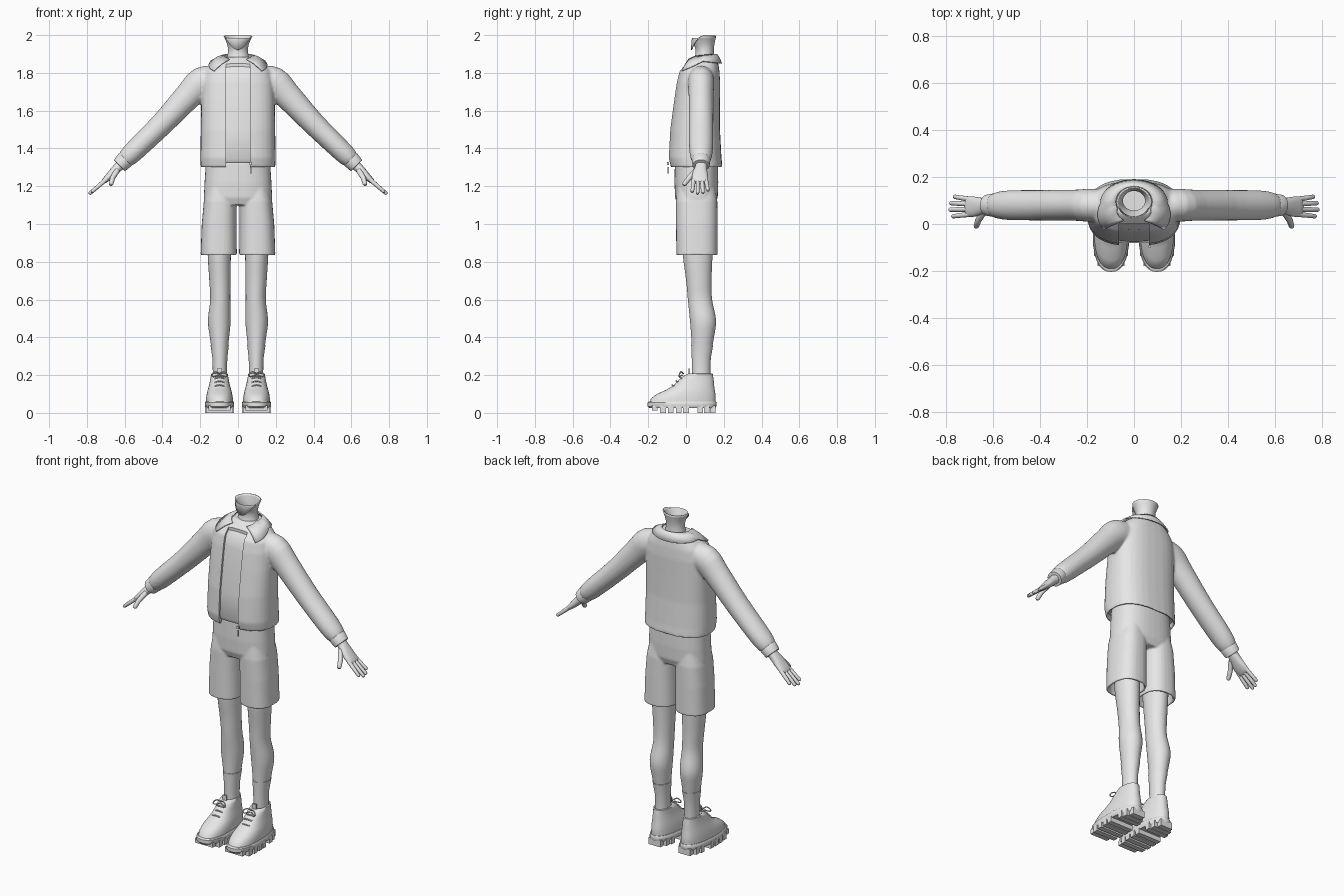
import bpy, bmesh, math
from mathutils import Vector, Matrix

if "Cube" in bpy.data.objects:
    bpy.data.objects.remove(bpy.data.objects["Cube"], do_unlink=True)

grey = bpy.data.materials.new("plain grey")
grey.use_nodes = True
grey.diffuse_color = (0.8, 0.8, 0.8, 1)
grey.node_tree.nodes["Principled BSDF"].inputs["Base Color"].default_value = (0.8, 0.8, 0.8, 1)

UP = Vector((0, 0, 1))


def smooth_path(rings, k):
    """Catmull-Rom rows between the given sections."""
    out = []
    last = len(rings) - 1
    for i in range(last):
        p = [rings[max(0, min(last, i + d))] for d in (-1, 0, 1, 2)]
        for j in range(k):
            t = j / k
            out.append([0.5 * (2 * b + (c - a) * t + (2 * a - 5 * b + 4 * c - d) * t * t
                               + (3 * b - a - 3 * c + d) * t ** 3) for a, b, c, d in zip(*p)])
    return out + [rings[-1]]


def loft(bm, rings, axis=None, n=32, e=2.0, s=1, k=1, taper=0, dip=0, top=True):
    """Skin through sections (x, y, z, half width, half depth)."""
    rows = []
    rings = smooth_path(rings, k)
    pts = [Vector(r[:3]) for r in rings]
    for i, r in enumerate(rings):
        t = axis or (pts[min(i + 1, len(pts) - 1)] - pts[max(i - 1, 0)]).normalized()
        v = Vector((0, 1, 0))
        v = (v - t * t.dot(v)).normalized()
        u = v.cross(t)
        row = []
        for j in range(n):
            c, d = math.cos(math.tau * j / n), math.sin(math.tau * j / n)
            cx = math.copysign(abs(c) ** (2 / e), c) * (1 - taper * d)
            cy = math.copysign(abs(d) ** (2 / e), d)
            p = pts[i] + u * (r[3] * cx) + v * (r[4] * cy)
            if dip and i == len(rings) - 1:
                p.z -= dip * max(0, -d) ** 2
            row.append(bm.verts.new((p.x * s, p.y, p.z)))
        rows.append(row)
    for a, b in zip(rows, rows[1:]):
        for j in range(n):
            bm.faces.new((a[j], a[(j + 1) % n], b[(j + 1) % n], b[j]))
    bm.faces.new(rows[0][::-1])
    if top:
        bm.faces.new(rows[-1])


def box(bm, centre, size):
    bmesh.ops.create_cube(bm, size=1, matrix=Matrix.Translation(centre) @ Matrix.Diagonal((*size, 1)))


def finish(name, bm, mirror=False, angle=40):
    bmesh.ops.recalc_face_normals(bm, faces=bm.faces)
    me = bpy.data.meshes.new(name)
    bm.to_mesh(me)
    bm.free()
    me.materials.append(grey)
    ob = bpy.data.objects.new(name, me)
    bpy.context.collection.objects.link(ob)
    bpy.ops.object.select_all(action='DESELECT')
    ob.select_set(True)
    bpy.context.view_layer.objects.active = ob
    bpy.ops.object.shade_smooth_by_angle(angle=math.radians(angle))
    if mirror:
        ob.modifiers.new("mirror", 'MIRROR').use_mirror_merge = False
    return ob


def fuse(ob, voxel, passes):
    m = ob.modifiers.new("fuse", 'REMESH')
    m.mode, m.voxel_size, m.use_smooth_shade = 'VOXEL', voxel, True
    m = ob.modifiers.new("soften", 'SMOOTH')
    m.factor, m.iterations = 0.5, passes


def cut(ob, cutter):
    m = ob.modifiers.new("opening", 'BOOLEAN')
    m.operation, m.solver, m.object = 'DIFFERENCE', 'EXACT', cutter
    ob.modifiers.new("crisp", 'EDGE_SPLIT').split_angle = math.radians(40)


def upright(rows):
    return [(0, cy, z, rx, ry) for z, cy, rx, ry in rows]


# jacket: torso and sleeves fused, then opened down the front
torso = upright([(1.30, .055, .198, .138), (1.35, .047, .2, .141), (1.5, .047, .197, .133),
                 (1.65, .057, .195, .123), (1.75, .065, .19, .116), (1.81, .07, .176, .107),
                 (1.85, .085, .138, .086), (1.885, .097, .088, .062)])
sleeve = [(.11, .08, 1.768, .07, .065), (.19, .08, 1.75, .082, .07), (.26, .08, 1.682, .073, .066),
          (.397, .08, 1.535, .062, .065), (.52, .08, 1.415, .057, .064), (.575, .08, 1.362, .053, .058),
          (.602, .08, 1.336, .044, .048)]
bm = bmesh.new()
loft(bm, upright([(1.37, .055, .178, .118), (1.30, .055, .186, .126)]) + torso, UP, e=2.6)
for s in (1, -1):
    loft(bm, sleeve, s=s, k=3)
jacket = finish("jacket", bm)
fuse(jacket, .0065, 10)

bm = bmesh.new()
loft(bm, upright([(1.37, .055, .178, .118), (1.295, .055, .19, .13), (1.295, .053, .203, .143),
                  (1.32, .05, .207, .147), (1.343, .048, .206, .146), (1.347, .048, .19, .13)]), UP, n=48, e=2.6)
hem = finish("jacket_hem_band", bm)

bm = bmesh.new()
box(bm, (0, -.16, 1.6), (.126, .32, .9))
cutter = finish("front_opening_cutter", bm)
cutter.hide_render = True
cutter.hide_set(True)
cut(jacket, cutter)
cut(hem, cutter)

# shirt seen in the opening
bm = bmesh.new()
loft(bm, [(0, y, z + (.025 if z < 1.31 else -.004), a - .012, b - .012) for _, y, z, a, b in torso],
     UP, n=48, e=2.6)
finish("shirt", bm)

# folded collar, open at the front
bm = bmesh.new()
steps, rows = 36, []
for i in range(steps + 1):
    a = math.radians(-58 + 296 * i / steps)
    c, d = math.cos(a), math.sin(a)
    f = max(0, -d)
    inner = Vector((.078 * c, .095 + .066 * d, 1.893 + .006 * d - .05 * f))
    outer = Vector((.142 * c + .06 * f * math.copysign(1, c), .09 + .098 * d - .03 * f,
                    1.862 - .012 * max(0, d) - .062 * f))
    mid = inner.lerp(outer, .45) + Vector((0, 0, .006))
    rows.append([bm.verts.new(p) for p in (inner, mid, outer)])
for p, q in zip(rows, rows[1:]):
    for j in (0, 1):
        bm.faces.new((p[j], q[j], q[j + 1], p[j + 1]))
collar = finish("collar", bm)
m = collar.modifiers.new("rest", 'SHRINKWRAP')
m.target, m.wrap_mode, m.offset = jacket, 'OUTSIDE', .006
m = collar.modifiers.new("thickness", 'SOLIDIFY')
m.thickness, m.offset = .007, 0

# zip pull
bm = bmesh.new()
box(bm, (.067, -.094, 1.285), (.008, .006, .035))
box(bm, (.067, -.096, 1.32), (.012, .01, .014))
finish("zip_pull", bm)

# sleeve cuffs
bm = bmesh.new()
loft(bm, [(.59, .08, 1.348, .043, .046), (.598, .08, 1.34, .047, .05), (.627, .08, 1.31, .042, .045),
          (.628, .08, 1.309, .034, .037)], Vector((1, 0, -1)).normalized())
finish("cuffs", bm, True)

# hands: palm, four fingers, thumb
bm = bmesh.new()
loft(bm, [(.60, .08, 1.338, .027, .033), (.632, .08, 1.303, .025, .031), (.655, .076, 1.28, .023, .037),
          (.682, .074, 1.252, .019, .043), (.708, .074, 1.228, .014, .042), (.716, .074, 1.22, .008, .036)],
     n=20, e=2.3, k=2)


def digit(points, r):
    body = [(*p, r * w, r * w) for p, w in zip(points, (1.1, 1, .9))]
    a, b = Vector(points[-2]), Vector(points[-1])
    tip = b + (b - a).normalized() * r * .8
    loft(bm, body + [(*b.lerp(tip, .7), r * .65, r * .65), (*tip, r * .15, r * .15)], n=10)


for y, dy, reach in ((.041, -.008, .066), (.063, -.002, .078), (.085, .004, .074), (.106, .01, .058)):
    digit([(.70, y, 1.234), (.705 + reach * .5, y + dy * .5, 1.229 - reach * .42),
           (.705 + reach, y + dy, 1.229 - reach * .84)], .0105)
digit([(.64, .052, 1.283), (.664, .016, 1.243), (.672, -.008, 1.212)], .0135)
finish("hands", bm, True)

# neck, hollow with a jaw-shaped rim
bm = bmesh.new()
loft(bm, upright([(1.8, .085, .07, .062), (1.845, .088, .066, .06), (1.88, .097, .052, .046),
                  (1.92, .099, .047, .042), (1.955, .095, .052, .05), (1.997, .09, .071, .064)]),
     UP, k=3, dip=.075, top=False)
m = finish("neck", bm).modifiers.new("thickness", 'SOLIDIFY')
m.thickness, m.offset = .006, -1

# shorts: hips and two hollow legs
bm = bmesh.new()
loft(bm, upright([(1.1, .055, .176, .098), (1.14, .055, .181, .113), (1.22, .055, .177, .116),
                  (1.33, .055, .17, .114)]), UP, n=40, e=2.5)
for s in (1, -1):
    loft(bm, [(.1, .058, .9, .078, .088), (.101, .058, .835, .084, .096), (.102, .058, .835, .096, .109),
              (.1, .057, 1.0, .092, .11), (.094, .056, 1.12, .087, .11), (.088, .055, 1.2, .075, .1)],
         UP, e=2.5, s=s)
fuse(finish("shorts", bm), .0055, 6)

# legs
bm = bmesh.new()
loft(bm, [(.1, .062, .95, .064, .082), (.099, .062, .83, .061, .078), (.096, .068, .7, .056, .067),
          (.094, .074, .6, .053, .064), (.099, .09, .49, .06, .069), (.098, .088, .4, .051, .06),
          (.096, .081, .29, .037, .048), (.096, .08, .22, .035, .046), (.096, .08, .15, .036, .046)],
     UP, k=4)
finish("legs", bm, True)

# socks
bm = bmesh.new()
loft(bm, [(.097, .0855, .36, .04, .05), (.097, .0855, .36, .0485, .058), (.096, .081, .29, .0395, .0505),
          (.096, .08, .22, .0375, .0485), (.096, .08, .17, .038, .048)], UP)
finish("socks", bm, True)


# shoe sections from toe and heel positions
def shoe(rows):
    return [(.098, (f + b) / 2, z, rx, (b - f) / 2) for z, f, b, rx in rows]


bm = bmesh.new()
loft(bm, shoe([(.045, -.195, .155, .071), (.075, -.186, .157, .071), (.1, -.155, .156, .067),
               (.122, -.105, .152, .062), (.145, -.066, .149, .055), (.17, -.042, .147, .05),
               (.192, -.018, .144, .046), (.207, .01, .142, .044), (.209, .022, .134, .037),
               (.18, .03, .126, .034)]), UP, n=40, e=2.3, taper=.1)
finish("shoe_uppers", bm, True, 60)

# soles with lugs and a raised arch
bm = bmesh.new()
loft(bm, shoe([(.026, -.195, .156, .072), (.034, -.204, .161, .077), (.055, -.204, .161, .077),
               (.06, -.198, .158, .073)]), UP, n=40, e=2.4, taper=.08)
for y in (-.165, -.122, -.08, -.038, .0, .075, .109, .142):
    d = (y + .021) / .182
    w = .154 * (1 - abs(d) ** 2.4) ** (1 / 2.4) * (1 - .08 * d)
    low = .012 if y < -.15 else 0
    box(bm, (.098, y, (.04 + low) / 2), (w, .03, .04 - low))
finish("shoe_soles", bm, True)

# laces: bars, and a bow with two loops
bm = bmesh.new()
for y, z, w in ((-.072, .146, .024), (-.05, .167, .025), (-.03, .187, .024)):
    loft(bm, [(.098 - w, y + .008, z - .005, .004, .004), (.098, y - .002, z + .002, .004, .004),
              (.098 + w, y + .008, z - .005, .004, .004)], n=8, k=3)
for s in (1, -1):
    path = [(0, -.012, .207), (.02, -.026, .218), (.038, -.034, .206), (.034, -.036, .192), (.004, -.02, .2)]
    loft(bm, [(.098 + s * x, y, z, .0035, .0035) for x, y, z in path], n=8, k=4)
box(bm, (.098, .016, .215), (.026, .008, .04))
finish("laces_and_tongues", bm, True)
